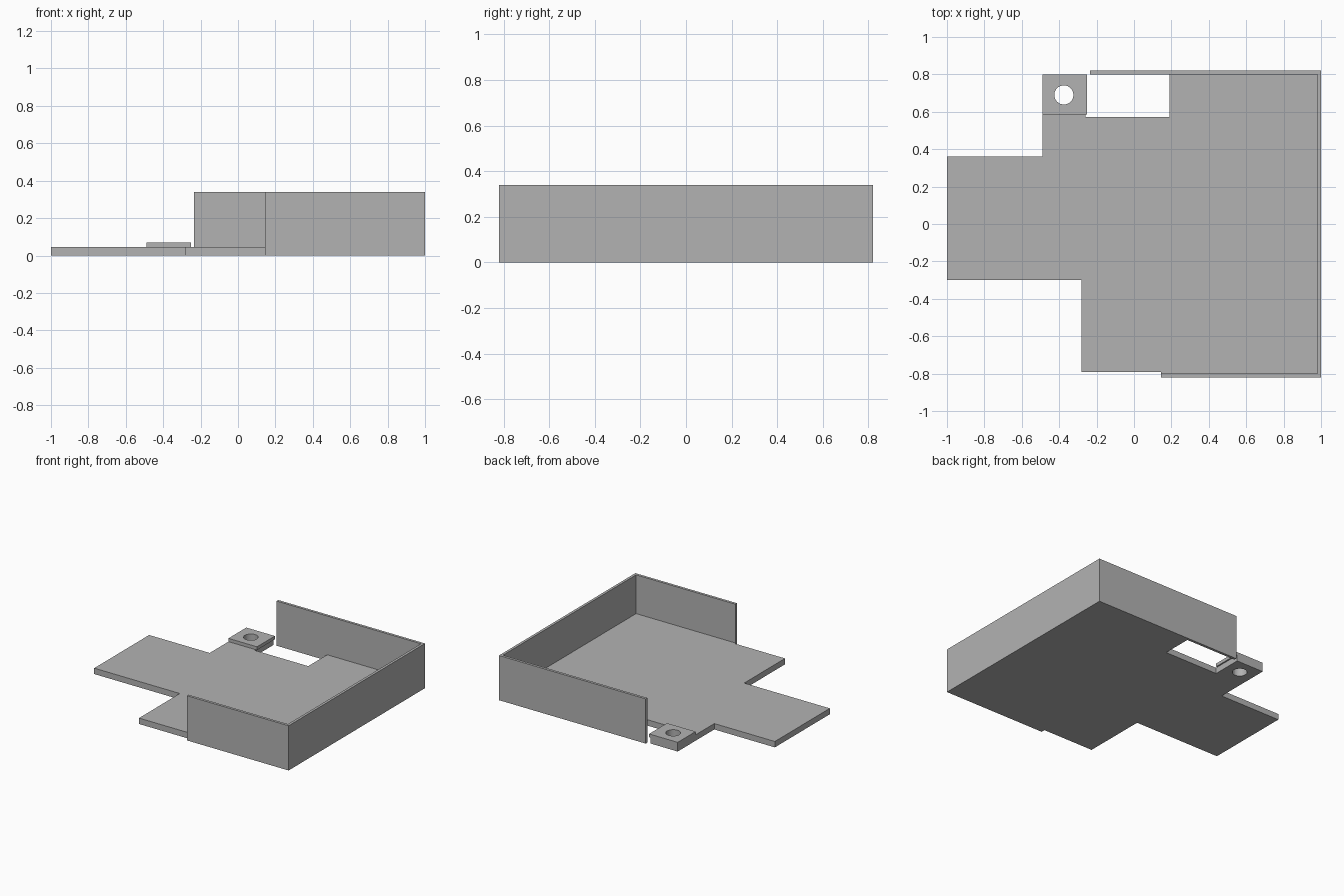
import bpy
import bmesh

default = bpy.data.objects.get("Cube")
if default:
    bpy.data.objects.remove(default, do_unlink=True)

grey = bpy.data.materials.new("plain grey")
grey.use_nodes = True
colour = (0.45, 0.45, 0.45, 1)
grey.diffuse_color = colour
grey.node_tree.nodes["Principled BSDF"].inputs["Base Color"].default_value = colour

PLATE = 0.045
PAD_TOP = 0.07
WALL_TOP = 0.34


def slab(name, outline, bottom, top):
    """Extrude a flat outline upward into a solid part."""
    bm = bmesh.new()
    face = bm.faces.new([bm.verts.new((x, y, bottom)) for x, y in outline])
    out = bmesh.ops.extrude_face_region(bm, geom=[face])
    for v in out["geom"]:
        if isinstance(v, bmesh.types.BMVert):
            v.co.z = top
    bmesh.ops.recalc_face_normals(bm, faces=bm.faces)
    mesh = bpy.data.meshes.new(name)
    bm.to_mesh(mesh)
    bm.free()
    mesh.materials.append(grey)
    obj = bpy.data.objects.new(name, mesh)
    bpy.context.collection.objects.link(obj)
    return obj


# Base plate with side tongue, rear tab and notch
base = slab("base_plate", [
    (0.98, -0.80), (0.145, -0.80), (0.145, -0.79), (-0.28, -0.79),
    (-0.28, -0.30), (-1, -0.30), (-1, 0.36), (-0.49, 0.36),
    (-0.49, 0.80), (-0.26, 0.80), (-0.26, 0.573), (0.19, 0.573),
    (0.19, 0.80), (0.98, 0.80)], 0, PLATE)

# Thin wall wrapping three sides
slab("surrounding_wall", [
    (0.145, -0.82), (1, -0.82), (1, 0.82), (-0.235, 0.82),
    (-0.235, 0.80), (0.98, 0.80), (0.98, -0.80), (0.145, -0.80)], 0, WALL_TOP)

# Raised pad on the rear tab
pad = slab("screw_pad", [
    (-0.49, 0.585), (-0.25, 0.585), (-0.25, 0.80), (-0.49, 0.80)], PLATE, PAD_TOP)

# Round screw hole through pad and tab
bpy.ops.mesh.primitive_cylinder_add(vertices=48, radius=0.051, depth=0.4,
                                    location=(-0.375, 0.69, 0.03))
cutter = bpy.context.object
cutter.name = "hole_cutter"
cutter.hide_render = True
cutter.data.materials.append(grey)
for part in (base, pad):
    cut = part.modifiers.new("screw hole", 'BOOLEAN')
    cut.operation = 'DIFFERENCE'
    cut.solver = 'EXACT'
    cut.object = cutter
    bpy.context.view_layer.objects.active = part
    bpy.ops.object.modifier_apply(modifier=cut.name)
bpy.data.objects.remove(cutter, do_unlink=True)
